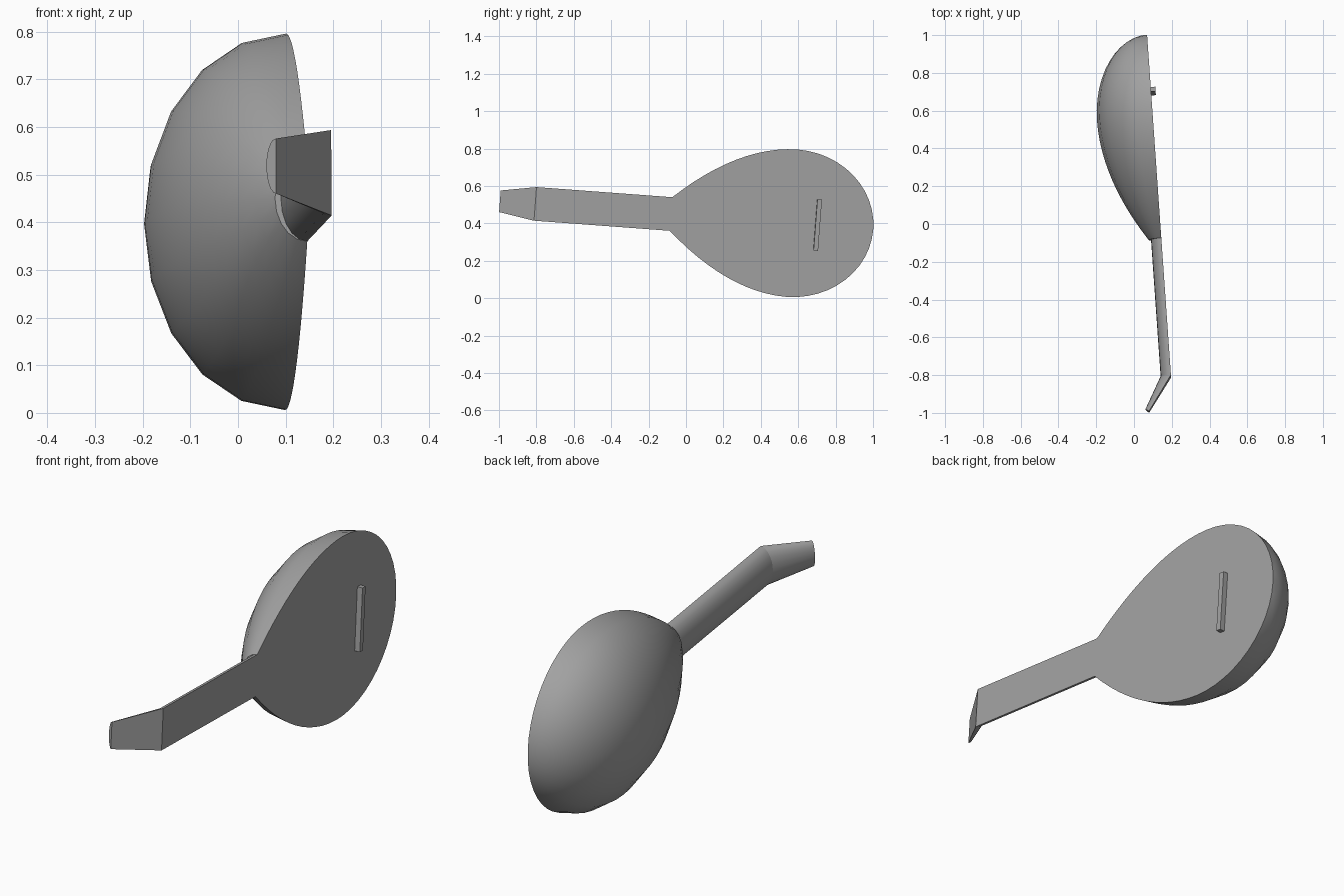
import bpy, bmesh, math
from mathutils import Vector

cube = bpy.data.objects.get("Cube")
if cube:
    bpy.data.objects.remove(cube, do_unlink=True)

grey = bpy.data.materials.new("plain grey")
grey.use_nodes = True
colour = (0.36, 0.36, 0.36, 1)
grey.diffuse_color = colour
grey.node_tree.nodes["Principled BSDF"].inputs["Base Color"].default_value = colour

# Instrument frame: along the body, across the soundboard, out of the soundboard
JOINT = Vector((0.145, -0.08, 0.45))
ALONG = Vector((-0.07, 1, -0.076)).normalized()
OUT = Vector((1, 0.07, 0)).normalized()
ACROSS = OUT.cross(ALONG).normalized()
OUT = ALONG.cross(ACROSS).normalized()


def half_round(centre, out, width, depth, segments):
    """Half ellipse with its flat side on the soundboard plane."""
    angles = [math.pi * i / segments for i in range(segments + 1)]
    return [centre + ACROSS * width * math.cos(a) - out * depth * math.sin(a)
            for a in angles]


def loft(name, rings, tip=None):
    """Skin matching rings, cap the ends or close them on a tip."""
    bm = bmesh.new()
    loops = [[bm.verts.new(p) for p in ring] for ring in rings]
    n = len(loops[0])
    for a, b in zip(loops, loops[1:]):
        for i in range(n - 1):
            bm.faces.new((a[i], a[i + 1], b[i + 1], b[i]))
    bm.faces.new(loops[0])
    edge = [l[0] for l in loops]
    other = [l[-1] for l in reversed(loops)]
    if tip:
        point = bm.verts.new(tip)
        for i in range(n - 1):
            bm.faces.new((loops[-1][i], loops[-1][i + 1], point))
        edge.append(point)
        bm.faces.new(edge + other)
    else:
        bm.faces.new(loops[-1])
        for i in range(len(loops) - 1):
            bm.faces.new((loops[i][0], loops[i + 1][0], loops[i + 1][-1], loops[i][-1]))
    return finish(name, bm)


def finish(name, bm):
    bmesh.ops.recalc_face_normals(bm, faces=bm.faces)
    mesh = bpy.data.meshes.new(name)
    bm.to_mesh(mesh)
    bm.free()
    mesh.materials.append(grey)
    obj = bpy.data.objects.new(name, mesh)
    bpy.context.collection.objects.link(obj)
    bpy.ops.object.select_all(action='DESELECT')
    obj.select_set(True)
    bpy.context.view_layer.objects.active = obj
    bpy.ops.object.shade_smooth_by_angle(angle=math.radians(32))
    return obj


# Egg-shaped bowl with a flat soundboard
WIDEST, TIP, WIDTH, DEPTH = 0.65, 1.087, 0.395, 0.75
stations = []
for i in range(13):
    s = 1 - i / 12
    stations.append((WIDEST * (1 - s), WIDTH * (1 - 0.772 * s ** 1.93)))
for i in range(1, 12):
    a = math.pi / 2 * i / 12
    stations.append((WIDEST + (TIP - WIDEST) * math.sin(a), WIDTH * math.cos(a)))
loft("bowl_body",
     [half_round(JOINT + ALONG * t, OUT, w, w * DEPTH, 10) for t, w in stations],
     JOINT + ALONG * TIP)

# Neck with a rounded back, then the bent, tapering headstock
bend = Vector((0.196, -0.806, 0.504))
end = Vector((0.08, -0.995, 0.518))
neck_end = half_round(bend, Vector((1, 0, 0)), 0.09, 0.055, 10)
loft("neck", [half_round(JOINT, OUT, 0.09, 0.055, 10), neck_end])
head_out = Vector((0.85, -0.52, 0)).normalized()
loft("headstock", [neck_end, half_round(end, head_out, 0.058, 0.024, 10)])

# Bridge bar on the soundboard
bm = bmesh.new()
bmesh.ops.create_cube(bm, size=1)
centre = JOINT + ALONG * 0.787 + OUT * 0.01
for v in bm.verts:
    x, y, z = v.co
    v.co = centre + OUT * x * 0.028 + ALONG * y * 0.024 + ACROSS * z * 0.275
finish("bridge", bm)
